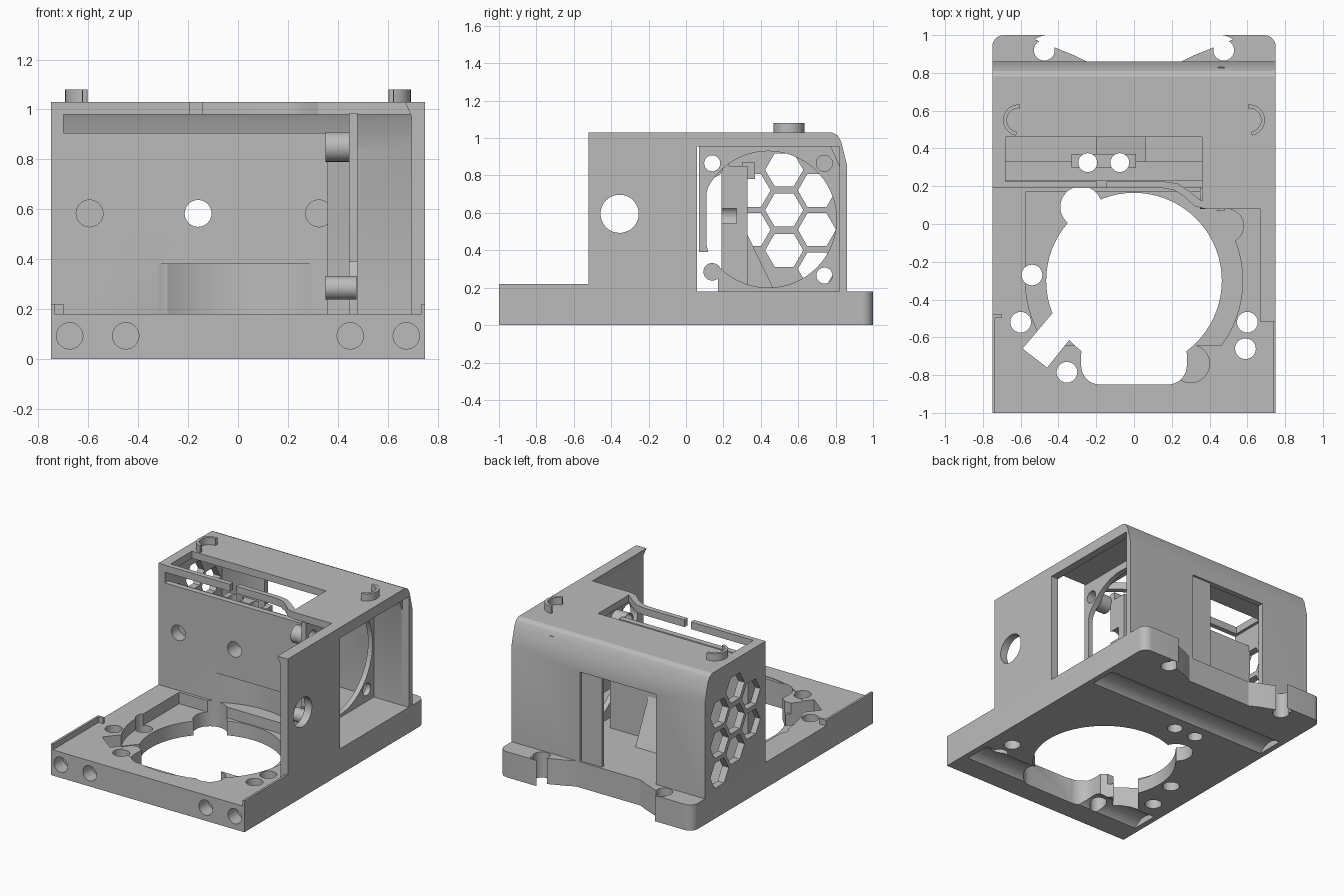
import bpy, bmesh
from math import sin, cos, pi, radians
from mathutils import Vector

if "Cube" in bpy.data.objects:
    bpy.data.objects.remove(bpy.data.objects["Cube"], do_unlink=True)

gray = bpy.data.materials.new("plain gray")
gray.diffuse_color = (0.5, 0.5, 0.5, 1)
gray.use_nodes = True
gray.node_tree.nodes["Principled BSDF"].inputs["Base Color"].default_value = (0.5, 0.5, 0.5, 1)

PLACE = {"x": lambda u, v, w: (w, u, v),
         "y": lambda u, v, w: (u, w, v),
         "z": lambda u, v, w: (u, v, w)}
parts = []


def prism(name, pts, axis, lo, hi):
    """Extrude a flat outline along an axis."""
    bm = bmesh.new()
    rings = [[bm.verts.new(PLACE[axis](u, v, w)) for u, v in pts] for w in (lo, hi)]
    n = len(pts)
    for ring in rings:
        bm.faces.new(ring)
    for i in range(n):
        j = (i + 1) % n
        bm.faces.new((rings[0][i], rings[0][j], rings[1][j], rings[1][i]))
    bmesh.ops.recalc_face_normals(bm, faces=bm.faces)
    mesh = bpy.data.meshes.new(name)
    bm.to_mesh(mesh)
    bm.free()
    mesh.materials.append(gray)
    ob = bpy.data.objects.new(name, mesh)
    bpy.context.scene.collection.objects.link(ob)
    return ob


def part(*args):
    ob = prism(*args)
    parts.append(ob)
    return ob


def rect(u0, u1, v0, v1):
    return [(u0, v0), (u1, v0), (u1, v1), (u0, v1)]


def arc(u, v, r, a0=0, a1=360, n=40):
    """Points on an arc; a full circle leaves out the repeated end."""
    count = n if a1 - a0 == 360 else n + 1
    return [(u + r * cos(radians(a0 + (a1 - a0) * i / n)),
             v + r * sin(radians(a0 + (a1 - a0) * i / n))) for i in range(count)]


def cut(targets, pts, axis, lo, hi):
    """Subtract a prism from each target."""
    cutter = prism("cutter", pts, axis, lo, hi)
    cutter.hide_render = True
    for ob in targets:
        mod = ob.modifiers.new("cut", "BOOLEAN")
        mod.object = cutter
        mod.operation = "DIFFERENCE"
        mod.solver = "EXACT"
        bpy.context.view_layer.update()
        dg = bpy.context.evaluated_depsgraph_get()
        mesh = bpy.data.meshes.new_from_object(ob.evaluated_get(dg))
        ob.modifiers.clear()
        ob.data = mesh
    bpy.data.objects.remove(cutter, do_unlink=True)


# Base plate with two mounting ears at the back
ear = arc(0.69, 0.94, 0.06, 0, 90, 6) + arc(0.46, 0.9, 0.1, 90, 50, 5)
ear += [(0.31, 0.89), (0.25, 0.86)]
base = part("base_plate", [(-0.75, -1), (0.75, -1)] + ear
            + [(-x, y) for x, y in reversed(ear)], "z", 0, 0.18)

# Front wall of the rear box: a thick lower wall and a thin upper skin
wall = part("front_wall", [(0.19, 0.17), (0.33, 0.17), (0.33, 0.85), (0.23, 0.85),
                           (0.23, 0.905), (0.19, 0.905)], "x", -0.71, 0.36)
ledge = part("cable_ledge", rect(-0.33, 0.01, 0.3, 0.37), "z", 0.78, 0.87)
ramp = part("air_ramp", [(0.32, 0.17), (0.48, 0.17), (0.33, 0.48), (0.32, 0.48)],
            "x", -0.2, 0.06)

# Base openings: round well, stepped pocket, lobes, angled notch and screw holes
well = (0, -0.3)
pocket = [p for p in arc(*well, 0.575, -36.5, 216.5, 60) if p[1] < 0.17]
right = [p for p in pocket if p[0] > 0]
left = [p for p in pocket if p[0] < 0]
cut([base], right + [(right[-1][0], 0.17), (-0.575, 0.17), (-0.575, -0.28)]
    + [p for p in left if p[1] < -0.29], "z", 0.1, 0.3)
cut([base, wall], arc(*well, 0.575, n=64), "z", 0.175, 0.38)
cut([base], arc(0.49, -0.01, 0.09), "z", 0.1, 0.3)
cut([base], arc(0.3, -0.74, 0.1), "z", 0.1, 0.3)
cut([base], arc(*well, 0.465, n=72), "z", -0.1, 0.3)
cut([base], arc(-0.18, -0.75, 0.1, 180, 270, 8) + arc(0.18, -0.75, 0.1, 270, 360, 8)
    + arc(0.18, -0.69, 0.1, 0, 90, 8) + arc(-0.18, -0.69, 0.1, 90, 180, 8), "z", -0.1, 0.3)
cut([base, wall], arc(-0.28, 0.09, 0.11), "z", -0.1, 0.38)
cut([base], [(-0.59, -0.66), (-0.46, -0.76), (-0.34, -0.61), (-0.2, -0.7),
             (-0.2, -0.45), (-0.43, -0.47)], "z", -0.1, 0.3)
for x, y in [(-0.54, -0.27), (-0.6, -0.52), (0.6, -0.52), (0.59, -0.66),
             (-0.355, -0.785), (-0.475, 0.92), (0.475, 0.92)]:
    cut([base], arc(x, y, 0.055, n=24), "z", -0.1, 0.3)
for x in (-0.245, -0.075):
    cut([base, wall, ledge, ramp], arc(x, 0.325, 0.05, n=24), "z", -0.1, 1)

# Blind holes in the front edge and shallow troughs underneath
for x in (-0.675, -0.45, 0.45, 0.675):
    cut([base], arc(x, 0.092, 0.053, n=24), "y", -1.1, -0.9)
for y in (0.53, -0.74):
    cut([base], arc(y, -0.08, 0.125), "x", -0.71, 0.71)

# Holes in the front wall
cut([wall, ramp], arc(-0.16, 0.583, 0.054, n=24), "y", 0.1, 0.6)
for x in (-0.595, 0.325):
    cut([wall], arc(x, 0.583, 0.054, n=24), "y", 0.1, 0.27)

# Low lips along the front sides
part("right_lip", rect(0.735, 0.75, -1, -0.52), "z", 0.17, 0.22)
part("left_lip", rect(-0.75, -0.735, -1, -0.48), "z", 0.17, 0.22)
part("left_lip_tab", rect(-0.735, -0.70, -0.495, -0.48), "z", 0.17, 0.22)

# Side walls with a sloped rear top corner
rear = [(0.86, 0.17), (0.86, 0.86), (0.83, 0.98), (0.81, 1.015), (0.78, 1.03)]
fan_wall = part("fan_side_wall", [(-0.52, 0.17)] + rear + [(-0.52, 1.03)], "x", 0.695, 0.75)
cut([fan_wall], rect(0.06, 0.82, 0.18, 0.955), "x", 0.6, 0.8)
cut([fan_wall], arc(-0.355, 0.595, 0.102), "x", 0.6, 0.8)
part("fan_wall_rim", [(0.70, 0.96), (0.67, 1.03), (0.70, 1.03)], "y", -0.52, 0.09)

vent_wall = part("vent_side_wall", [(0.19, 0.17)] + rear + [(0.19, 1.03)], "x", -0.75, -0.70)
for y, heights in ((0.35, (0.72, 0.51)), (0.525, (0.83, 0.615, 0.4)), (0.70, (0.72, 0.51, 0.3))):
    for z in heights:
        cut([vent_wall], arc(y, z, 0.102, n=6), "x", -0.8, -0.6)

# Rear cover with its window and a shallow recessed strip beside it
cover = part("rear_cover", [(0.82, 0.17)] + rear + [(0.5, 1.03), (0.5, 0.98), (0.76, 0.98),
                                                   (0.82, 0.85)], "x", -0.705, 0.70)
cut([cover], rect(-0.37, 0.06, 0.18, 0.81), "y", 0.7, 1)
cut([cover], rect(0.06, 0.22, 0.18, 0.81), "y", 0.845, 1)

# Top plate with a curved front edge, a long slot and a split front rail
top = part("top_plate", [(-0.70, 0.19), (0.15, 0.19), (0.21, 0.18), (0.26, 0.15), (0.32, 0.095),
                         (0.38, 0.08), (0.70, 0.08), (0.70, 0.5), (-0.70, 0.5)], "z", 0.98, 1.03)
cut([top], [(-0.68, 0.225), (0.16, 0.225), (0.23, 0.215), (0.29, 0.175), (0.36, 0.12),
            (0.36, 0.46), (-0.68, 0.46)], "z", 0.9, 1.1)
cut([top], rect(-0.195, -0.145, 0.1, 0.3), "z", 0.9, 1.1)

# Fan mounting plate with its opening, screw holes and bosses
plate = part("fan_plate", [(0.07, 0.39), (0.17, 0.39), (0.17, 0.17), (0.83, 0.17),
                           (0.83, 0.985), (0.07, 0.985)], "x", 0.445, 0.48)
fan_hole = [(max(y, 0.11), z) for y, z in arc(0.44, 0.565, 0.365, n=64)]
bosses = [part("fan_boss", arc(0.14, z, r, n=32), "x", 0.35, 0.475)
          for z, r in ((0.85, 0.06), (0.285, 0.047))]
cut([plate] + bosses, fan_hole, "x", 0.44, 0.6)
for y, z in ((0.14, 0.865), (0.74, 0.865), (0.74, 0.265)):
    cut([plate] + bosses, arc(y, z, 0.043, n=24), "x", 0.3, 0.6)

# Curved clips on the top
for name, x, a0, a1 in (("left_clip", 0.61, -80, 95), ("right_clip", -0.61, 85, 260)):
    part(name, arc(x, 0.55, 0.083, a0, a1, 20)
         + arc(x, 0.55, 0.063, a0, a1, 20)[::-1], "z", 1.02, 1.08)

# Smooth the round surfaces and keep the edges crisp
bpy.ops.object.select_all(action="DESELECT")
for ob in parts:
    ob.select_set(True)
bpy.context.view_layer.objects.active = base
bpy.ops.object.shade_smooth_by_angle(angle=radians(25))
